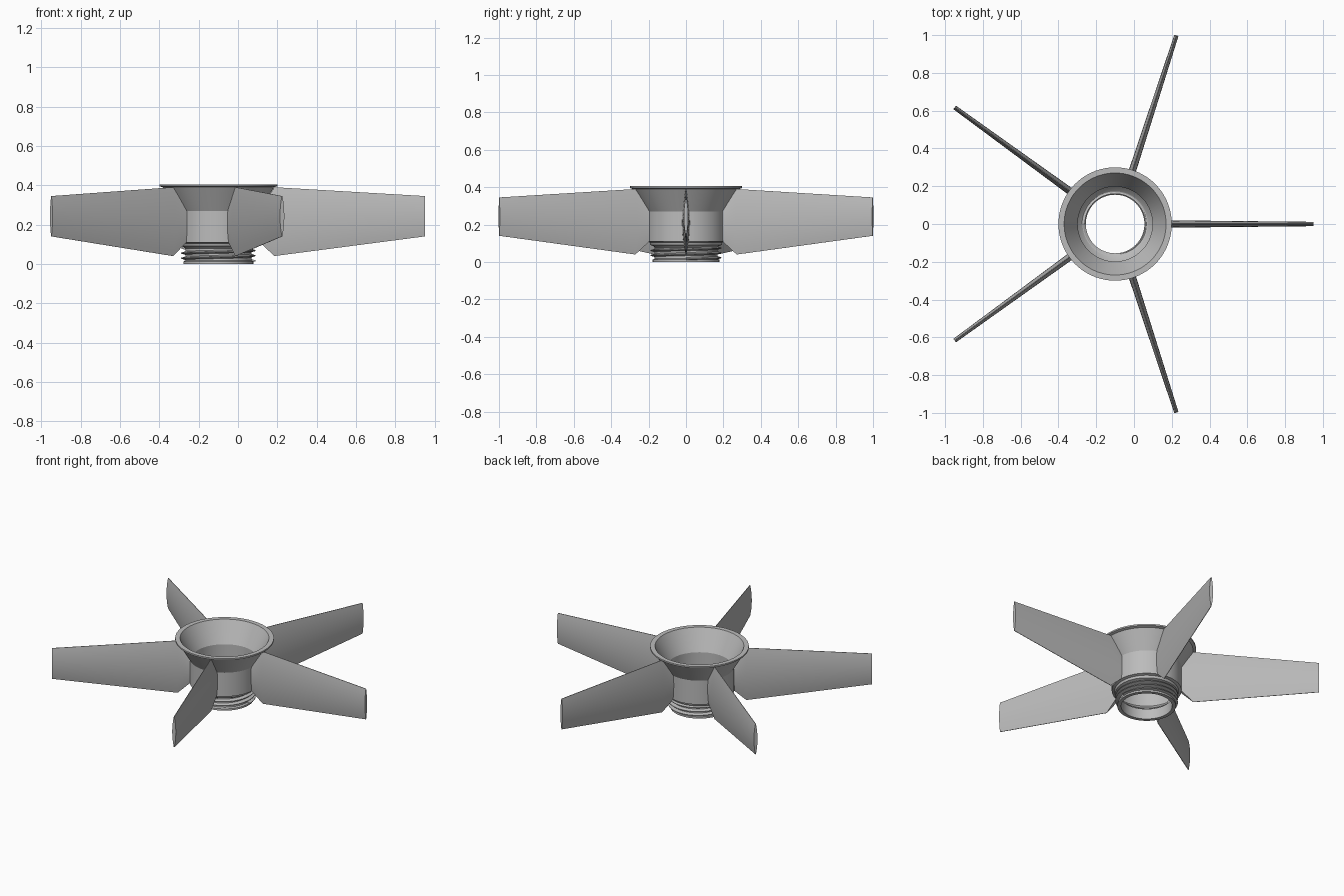
import bpy, bmesh, math
from mathutils import Matrix

cube = bpy.data.objects.get("Cube")
if cube:
    bpy.data.objects.remove(cube, do_unlink=True)

CENTRE = Matrix.Translation((-0.1, 0, 0))
SEGMENTS = 72
TAU = 2 * math.pi

grey = bpy.data.materials.new("plain grey")
grey.use_nodes = True
colour = (0.5, 0.5, 0.5, 1)
grey.diffuse_color = colour
grey.node_tree.nodes["Principled BSDF"].inputs["Base Color"].default_value = colour


def sweep_rings(name, rings, closed):
    """Skin a row of equal point rings, either joined end to end or capped."""
    bm = bmesh.new()
    rows = [[bm.verts.new(p) for p in ring] for ring in rings]
    pairs = list(zip(rows, rows[1:]))
    if closed:
        pairs.append((rows[-1], rows[0]))
    else:
        bm.faces.new(rows[0])
        bm.faces.new(rows[-1])
    for a, b in pairs:
        for i in range(len(a)):
            j = (i + 1) % len(a)
            bm.faces.new((a[i], a[j], b[j], b[i]))
    bmesh.ops.recalc_face_normals(bm, faces=bm.faces)
    mesh = bpy.data.meshes.new(name)
    bm.to_mesh(mesh)
    bm.free()
    mesh.materials.append(grey)
    obj = bpy.data.objects.new(name, mesh)
    bpy.context.collection.objects.link(obj)
    obj.matrix_world = CENTRE
    return obj


def polar(r, angle, z):
    return (r * math.cos(angle), r * math.sin(angle), z)


# Hollow hub: rim, funnel, barrel, neck and threaded spigot
hub_profile = [
    (0.27, 0.405), (0.30, 0.405), (0.30, 0.395), (0.283, 0.39),
    (0.212, 0.27), (0.212, 0.11), (0.195, 0.105), (0.19, 0.09),
    (0.168, 0.083), (0.168, 0.018), (0.178, 0.012), (0.178, 0),
    (0.155, 0), (0.155, 0.07), (0.165, 0.075), (0.198, 0.115), (0.198, 0.27),
]
hub = sweep_rings("hub", [
    [polar(r, TAU * k / SEGMENTS, z) for r, z in hub_profile]
    for k in range(SEGMENTS)], True)

# Helical screw thread around the spigot
TURNS, PITCH = 2.5, 0.026
thread_profile = [(0.16, -0.011), (0.19, -0.002), (0.19, 0.002), (0.16, 0.011)]
steps = int(TURNS * SEGMENTS)
thread = sweep_rings("screw_thread", [
    [polar(r, TAU * k / SEGMENTS, 0.016 + PITCH * k / SEGMENTS + z)
     for r, z in thread_profile]
    for k in range(steps + 1)], False)


# Blades: tapered lens sections, trimmed at the root to follow the hub
def lens_section(r, low, high, count=12):
    t = (r - 0.285) / (1.05 - 0.285)
    chord_low, chord_high = 0.04 + 0.10 * t, 0.39 - 0.045 * t
    half = 0.018 - 0.008 * t
    side = []
    for k in range(count + 1):
        z = low + (high - low) * k / count
        u = 2 * (z - chord_low) / (chord_high - chord_low) - 1
        side.append((max(0, half * (1 - u * u)) + 0.0015, z))
    return ([(r, y, z) for y, z in side]
            + [(r, -y, z) for y, z in reversed(side)])


blade_stations = [(0.205, 0.115, 0.265), (0.285, 0.04, 0.39), (1.05, 0.14, 0.345)]
blades = []
for n in range(5):
    blade = sweep_rings(f"blade_{n + 1}",
                        [lens_section(*s) for s in blade_stations], False)
    blade.matrix_world = CENTRE @ Matrix.Rotation(TAU * n / 5, 4, "Z")
    blades.append(blade)

# Smooth shading with crisp edges
bpy.ops.object.select_all(action="DESELECT")
for obj in [hub, thread] + blades:
    obj.select_set(True)
bpy.context.view_layer.objects.active = hub
bpy.ops.object.shade_smooth_by_angle(angle=math.radians(25))
